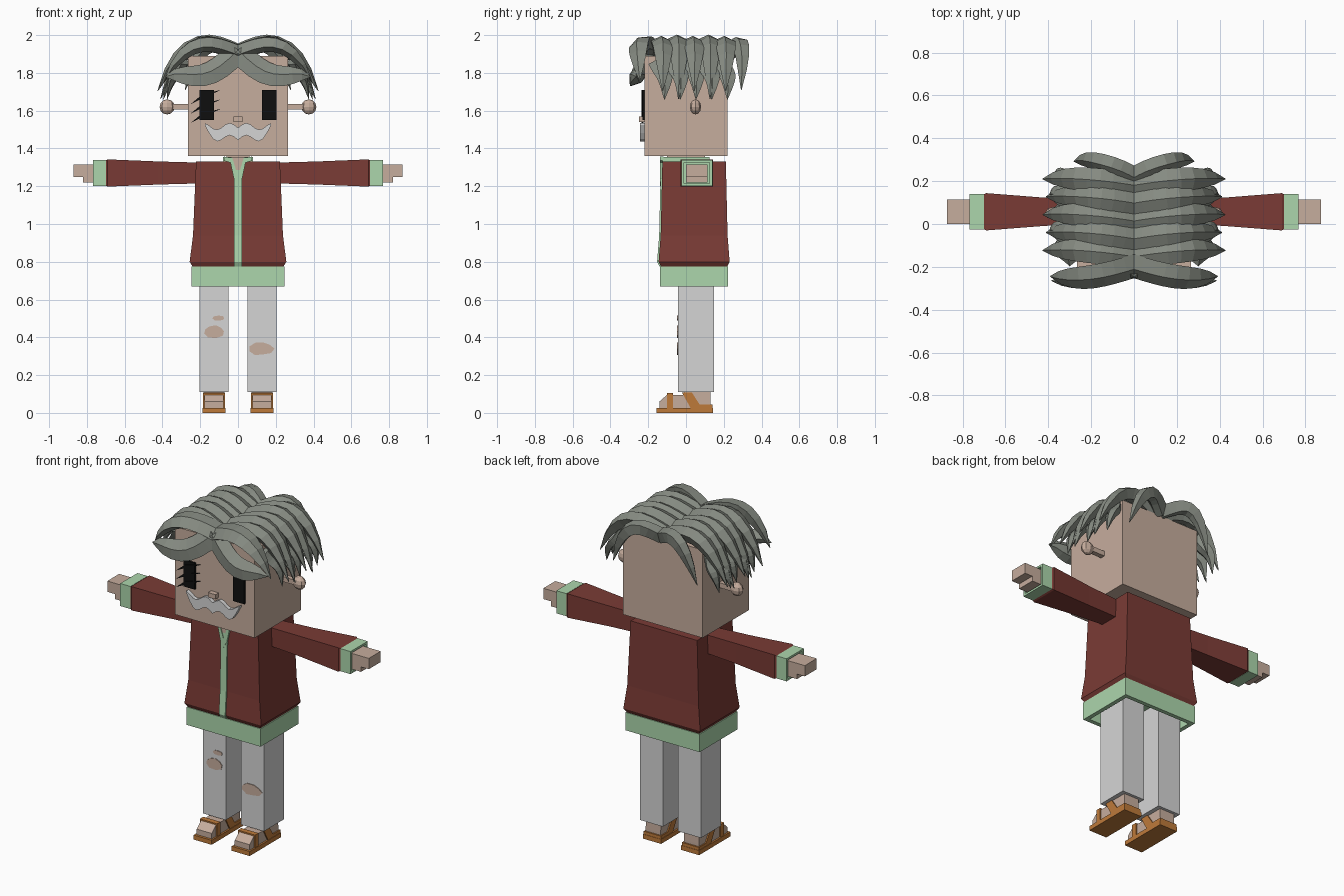
import bpy, bmesh, math, random
from mathutils import Vector

cube = bpy.data.objects.get("Cube")
if cube:
    bpy.data.objects.remove(cube, do_unlink=True)
random.seed(4)


def material(name, hex_code):
    linear = [((c / 255 + .055) / 1.055) ** 2.4 for c in bytes.fromhex(hex_code)] + [1]
    mat = bpy.data.materials.new(name)
    mat.use_nodes = True
    mat.diffuse_color = linear
    mat.node_tree.nodes["Principled BSDF"].inputs["Base Color"].default_value = linear
    return mat


SKIN = material("skin", "c6ad9d")
RED = material("dark red cloth", "7a3b35")
GREEN = material("pale green trim", "acd6ac")
GREY = material("light grey", "d5d5d5")
HAIR = material("grey hair", "868b82")
BLACK = material("black", "0f0f0f")
TAN = material("orange leather", "be7a3a")
SIDES = {"left": 1, "right": -1}
BODY_Y = .043
ARM_Y, ARM_Z = .057, 1.27
CORNERS = ((-1, -1), (1, -1), (1, 1), (-1, 1))


def loft(name, mat, loops):
    """Join equal-length loops of points with quads and cap both ends."""
    bm = bmesh.new()
    rings = [[bm.verts.new(point) for point in loop] for loop in loops]
    for low, high in zip(rings, rings[1:]):
        for i in range(len(low)):
            bm.faces.new((low[i - 1], low[i], high[i], high[i - 1]))
    bm.faces.new(rings[0])
    bm.faces.new(rings[-1])
    bmesh.ops.recalc_face_normals(bm, faces=bm.faces)
    mesh = bpy.data.meshes.new(name)
    bm.to_mesh(mesh)
    bm.free()
    mesh.materials.append(mat)
    bpy.context.collection.objects.link(bpy.data.objects.new(name, mesh))


def level(z, half_wide, half_deep, x=0, y=BODY_Y):
    """Horizontal rectangle."""
    return [(x + a * half_wide, y + b * half_deep, z) for a, b in CORNERS]


def arm_slice(x, half_deep, half_tall):
    """Upright rectangle across the arm."""
    return [(x, ARM_Y + a * half_deep, ARM_Z + b * half_tall) for a, b in CORNERS]


def block(name, mat, wide, deep, base, tall, x=0, y=0):
    loft(name, mat, [level(z, wide / 2, deep / 2, x, y) for z in (base, base + tall)])


def front_plate(name, mat, outline, front, thick):
    loft(name, mat, [[(x, y, z) for x, z in outline] for y in (front, front + thick)])


# Head, neck and ears
block("head", SKIN, wide=.53, deep=.44, base=1.36, tall=.53)
block("neck", SKIN, wide=.12, deep=.2, base=1.3, tall=.07)
for side, s in SIDES.items():
    block(side + "_ear_stem", SKIN, wide=.1, deep=.03, base=1.605, tall=.03, x=s * .3, y=.05)
    bpy.ops.mesh.primitive_uv_sphere_add(segments=8, ring_count=6, radius=.04,
                                         location=(s * .375, .05, 1.62))
    ear = bpy.context.object
    ear.name = side + "_ear_bulb"
    ear.scale.y = .75
    ear.data.materials.append(SKIN)

# Eyes, lashes and nose
for side, s in SIDES.items():
    block(side + "_eye", BLACK, wide=.075, deep=.02, base=1.55, tall=.16, x=s * .165, y=-.22)
for z in (1.57, 1.62, 1.67):
    front_plate("right_lash", BLACK, [(-.09, z + .04), (-.19, z + .015), (-.25, z - .035), (-.2, z - .01)],
                front=-.235, thick=.009)
block("nose", SKIN, wide=.05, deep=.04, base=1.54, tall=.028, y=-.23)

# Moustache with a wavy top edge and curled ends
upper_edge, lower_edge = [], []
for i in range(-8, 9):
    u = abs(i) / 8
    top = 1.517 + .018 * math.cos(8 * (u - .25))
    upper_edge.append((i * .022, top))
    lower_edge.append((i * .022, top - .065 + .055 * u ** 6))
front_plate("moustache", GREY, upper_edge + lower_edge[::-1], front=-.243, thick=.03)

# Jacket body, with the zip following its front slope
jacket = ((.775, .24, .175), (.8, .256, .188), (.94, .238, .177), (1.33, .222, .168))
loft("jacket_body", RED, [level(*row) for row in jacket])
loft("front_zip", GREEN, [level(z, .021, .008, y=BODY_Y - deep) for z, wide, deep in jacket])

# Open hem, folded inwards
hem_wide, hem_deep, fold = .247, .18, .025
loft("jacket_hem", GREEN, [level(.776, hem_wide, hem_deep), level(.668, hem_wide, hem_deep),
                           level(.668, hem_wide - fold, hem_deep - fold),
                           level(.76, hem_wide - fold, hem_deep - fold)])

# Collar
block("collar_band", GREEN, wide=.16, deep=.25, base=1.32, tall=.034)
front_plate("throat", SKIN, [(-.035, 1.356), (.035, 1.356), (0, 1.24)], front=-.134, thick=.009)
for side, s in SIDES.items():
    front_plate(side + "_lapel", GREEN, [(s * .075, 1.357), (s * .03, 1.35), (0, 1.25), (0, 1.2),
                                         (s * .022, 1.24), (s * .04, 1.325), (s * .075, 1.335)],
                front=-.138, thick=.02)

# Sleeves, hollow cuffs and stepped hands
for side, s in SIDES.items():
    loft(side + "_sleeve", RED, [arm_slice(s * .2, .055, .055), arm_slice(s * .42, .066, .061),
                                 arm_slice(s * .69, .087, .072), arm_slice(s * .705, .078, .064)])
    loft(side + "_cuff", GREEN, [arm_slice(s * .7, .082, .068), arm_slice(s * .768, .082, .068),
                                 arm_slice(s * .768, .067, .056), arm_slice(s * .74, .067, .056)])
    block(side + "_fingers", SKIN, wide=.14, deep=.113, base=1.25, tall=.065, x=s * .802, y=ARM_Y)
    block(side + "_palm", SKIN, wide=.09, deep=.113, base=1.22, tall=.04, x=s * .775, y=ARM_Y)

# Trousers, feet and sandals
for side, s in SIDES.items():
    x = s * .127
    block(side + "_trouser_leg", GREY, wide=.152, deep=.19, base=.11, tall=.655, x=x, y=.052)
    loft(side + "_foot", SKIN, [level(.02, .05, .136, x, -.005), level(.06, .05, .136, x, -.005),
                                level(.096, .05, .115, x, .015)])
    block(side + "_ankle", SKIN, wide=.1, deep=.14, base=.09, tall=.03, x=x, y=.06)
    block(side + "_sole", TAN, wide=.12, deep=.298, base=0, tall=.027, x=x, y=-.007)
    block(side + "_toe_strap", TAN, wide=.114, deep=.032, base=.02, tall=.084, x=x, y=-.084)
    loft(side + "_ankle_strap", TAN, [level(.025, .057, .03, x, .055), level(.109, .057, .026, x, .004)])
    block(side + "_heel_strap", TAN, wide=.114, deep=.09, base=.025, tall=.02, x=x, y=.095)


# Ragged tears on the trouser fronts
def tear(name, x, z, half_wide, half_tall):
    outline = []
    for i in range(9):
        angle, reach = math.tau * i / 9, random.uniform(.8, 1.1)
        outline.append((x + half_wide * reach * math.cos(angle), z + half_tall * reach * math.sin(angle)))
    front_plate(name, SKIN, outline, front=-.047, thick=.008)


tear("right_knee_tear", x=-.127, z=.432, half_wide=.06, half_tall=.035)
tear("right_small_tear", x=-.105, z=.503, half_wide=.036, half_tall=.014)
tear("left_knee_tear", x=.125, z=.34, half_wide=.066, half_tall=.037)


# Hair locks: a faceted section swept along an arc, narrowing to a tip, on both sides
def lock(name, y, reach, hump, drop, lean, across, width, thick=.042, start=0, root=1.91):
    section = ((-1, -.3), (-.4, .8), (.45, 1), (1, -.3), (0, -.9))

    def spine(t):
        return Vector((start + reach * t, y + lean * math.sin(2 * t),
                       root + hump * math.sin(math.pi * t) - drop * t ** 4))

    loops = []
    steps = 8
    for i in range(steps + 1):
        t = i / steps
        along = (spine(t + .01) - spine(t - .01)).normalized()
        wide = Vector(across)
        wide = (wide - along * wide.dot(along)).normalized()
        out = wide.cross(along)
        size = 1.04 - t ** 5
        loops.append([spine(t) + size * (wide * a * width + out * b * thick) for a, b in section])
    for side, s in SIDES.items():
        loft(side + "_" + name, HAIR, [[(s * p.x, p.y, p.z) for p in loop] for loop in loops])


# Locks over the sides, staggered in reach and height, with shorter tips beneath
for i in range(5):
    y = -.155 + i / 12
    odd = i % 2
    lock("side_lock", y, reach=.425 - odd * .015, hump=.06, drop=.2 + odd * .05, lean=.035,
         across=(0, 1, 0), width=.055, root=1.905 + odd * .008)
    lock("side_tip", y, reach=.09 + odd * .02, hump=-.06, drop=.2, lean=.045,
         across=(0, 1, 0), width=.045, thick=.026, start=.285, root=1.86)

# Fringe parted in the middle, and locks hanging at the back
lock("upper_fringe", y=-.19, reach=.39, hump=.05, drop=.15, lean=-.06, across=(0, 1, .5), width=.06)
lock("lower_fringe", y=-.21, reach=.385, hump=-.12, drop=.13, lean=-.06, across=(.5, .3, 1), width=.06)
lock("back_lock", y=.22, reach=.28, hump=.05, drop=.2, lean=.08, across=(0, 1, .3), width=.045)
